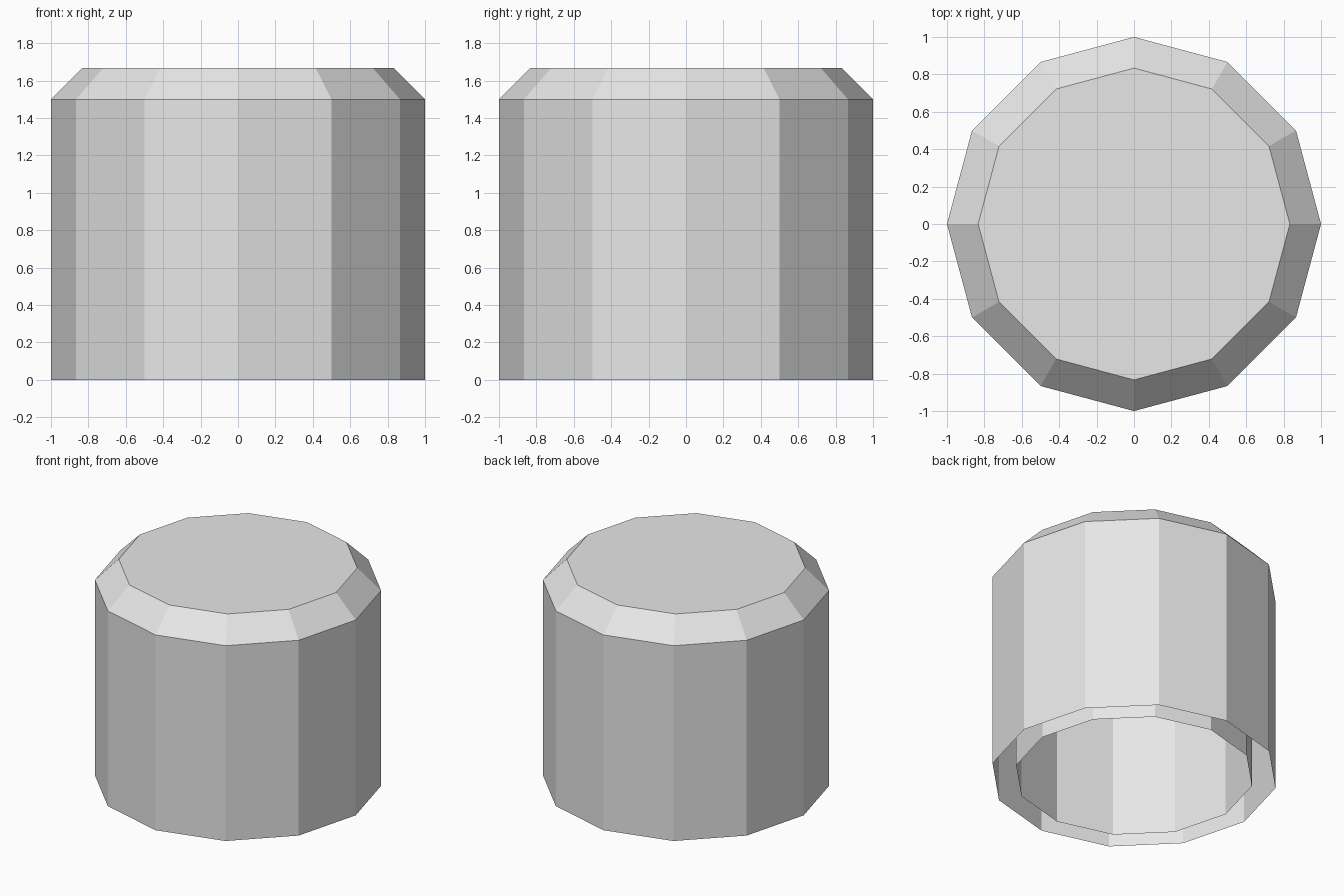
import bpy, bmesh
from math import sin, cos, tau

SIDES = 12
OUTER, INNER = 1.0, 5 / 6
SHOULDER, TOP = 1.5, 5 / 3

cube = bpy.data.objects.get("Cube")
if cube:
    bpy.data.objects.remove(cube, do_unlink=True)

grey = bpy.data.materials.new("light_grey")
grey.use_nodes = True
colour = (0.8, 0.8, 0.8, 1)
grey.diffuse_color = colour
for node in grey.node_tree.nodes:
    if node.type == "BSDF_PRINCIPLED":
        node.inputs["Base Color"].default_value = colour


def lathe(name, profile, cap=False):
    """Turn a (radius, height) profile into a faceted shell, optionally capped at its end."""
    bm = bmesh.new()
    rings = [[bm.verts.new((r * cos(tau * i / SIDES), r * sin(tau * i / SIDES), z))
              for i in range(SIDES)] for r, z in profile]
    for low, high in zip(rings, rings[1:]):
        for i in range(SIDES):
            j = (i + 1) % SIDES
            bm.faces.new((low[i], low[j], high[j], high[i]))
    if cap:
        bm.faces.new(rings[-1])
    mesh = bpy.data.meshes.new(name)
    bm.to_mesh(mesh)
    bm.free()
    mesh.materials.append(grey)
    obj = bpy.data.objects.new(name, mesh)
    bpy.context.collection.objects.link(obj)


# Outer wall with bevelled shoulder and flat top
lathe("outer_cap", [(OUTER, 0), (OUTER, SHOULDER), (INNER, TOP)], cap=True)
# Inner sleeve, open at the bottom, running from the top down so it faces inward
lathe("inner_sleeve", [(INNER, TOP), (INNER, 0)])
